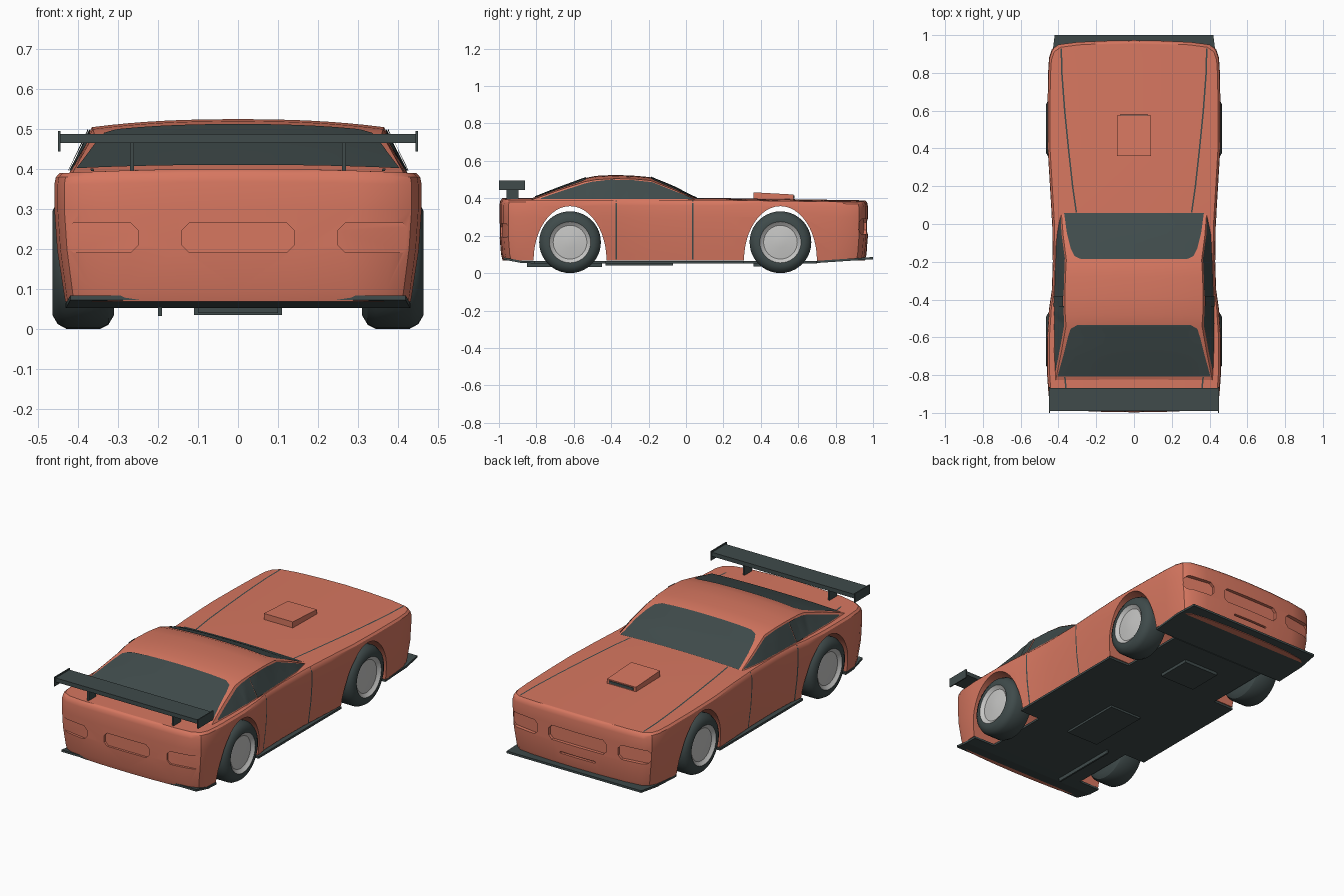
import bpy, bmesh
from math import sin, cos, pi, radians
from mathutils import Vector, Matrix
from mathutils.bvhtree import BVHTree

if "Cube" in bpy.data.objects:
    bpy.data.objects.remove(bpy.data.objects["Cube"])


def material(name, rgb):
    m = bpy.data.materials.new(name)
    m.use_nodes = True
    m.diffuse_color = (*rgb, 1)
    m.node_tree.nodes["Principled BSDF"].inputs["Base Color"].default_value = (*rgb, 1)
    return m


coral = material("coral_paint", (0.68, 0.185, 0.118))
dark = material("dark_trim", (0.05, 0.07, 0.07))
silver = material("silver_rim", (0.56, 0.56, 0.55))


def finish(name, bm, *mats, recalc=True):
    bmesh.ops.remove_doubles(bm, verts=bm.verts, dist=1e-5)
    if recalc:
        bmesh.ops.recalc_face_normals(bm, faces=bm.faces)
    me = bpy.data.meshes.new(name)
    bm.to_mesh(me)
    bm.free()
    for m in mats:
        me.materials.append(m)
    ob = bpy.data.objects.new(name, me)
    bpy.context.collection.objects.link(ob)
    return ob


def grid(bm, rows, mat=0, closed=False):
    """Skin a list of equally long point rows."""
    vs = [[bm.verts.new(p) for p in r] for r in rows]
    n = len(rows[0])
    for a, b in zip(vs, vs[1:]):
        for j in range(n if closed else n - 1):
            k = (j + 1) % n
            bm.faces.new((a[j], a[k], b[k], b[j])).material_index = mat


def box(name, lo, hi, mat):
    bm = bmesh.new()
    bmesh.ops.create_cube(bm, size=1)
    for v in bm.verts:
        v.co = [(a + b) / 2 + c * (b - a) for a, b, c in zip(lo, hi, v.co)]
    return finish(name, bm, mat)


def prism(name, pts, axis, depth, mat):
    """Extrude a closed outline along an axis."""
    bm = bmesh.new()
    f = bm.faces.new([bm.verts.new(p) for p in pts])
    ext = bmesh.ops.extrude_face_region(bm, geom=[f])["geom"]
    bmesh.ops.translate(bm, vec=Vector(axis) * depth,
                        verts=[g for g in ext if isinstance(g, bmesh.types.BMVert)])
    return finish(name, bm, mat)


def smooth(ob, angle=32):
    bpy.ops.object.select_all(action='DESELECT')
    ob.select_set(True)
    bpy.context.view_layer.objects.active = ob
    bpy.ops.object.shade_smooth_by_angle(angle=radians(angle))


def cut(ob, cutter):
    cutter.hide_render = True
    mod = ob.modifiers.new("cut", 'BOOLEAN')
    mod.object = cutter
    mod.solver = 'EXACT'
    bpy.context.view_layer.objects.active = ob
    bpy.ops.object.modifier_apply(modifier=mod.name)
    bpy.data.objects.remove(cutter)


# Body shell: plan outline (half width, y) stacked through height levels
plan = [(0, -.997), (.15, -.995), (.30, -.989), (.39, -.975), (.435, -.95), (.452, -.91),
        (.46, -.8), (.46, -.6), (.45, -.45), (.435, -.35), (.43, -.2), (.433, 0),
        (.445, .2), (.457, .4), (.458, .6), (.455, .8), (.45, .88), (.435, .925),
        (.40, .95), (.30, .963), (.15, .97), (0, .973)]
levels = [(.068, .945, .983), (.1, .955, .992), (.2, .985, 1), (.3, 1, 1),
          (.36, 1, 1), (.379, .993, .995), (.389, .972, .985)]


def body_point(w, y, t, level):
    z, sx, sy = level
    x = w * sx * t
    if z > .3:
        z *= 1 - .035 * max(0, y - .2)
        z += .012 * (1 - (x / .46) ** 2) * (z - .3) / .09
    return (x, y * sy, z)


bm = bmesh.new()
outline = [(w, y, 1) for w, y in plan] + [(w, y, -1) for w, y in plan[-2:0:-1]]
grid(bm, [[body_point(w, y, t, lv) for w, y, t in outline] for lv in levels], closed=True)
for lv in (levels[0], levels[-1]):
    grid(bm, [[body_point(w, y, i / 5, lv) for i in range(-5, 6)] for w, y in plan])
body = finish("body", bm, coral)

# Cabin: y, base half width, rail half width, rail height, crown height
stations = [(.065, .40, .385, .386, .394), (-.06, .42, .375, .444, .46),
            (-.19, .425, .358, .495, .513), (-.28, .427, .363, .503, .521),
            (-.38, .43, .366, .505, .525), (-.48, .433, .364, .5, .52),
            (-.54, .436, .36, .489, .508), (-.68, .437, .385, .444, .457),
            (-.83, .432, .415, .39, .398)]
bm = bmesh.new()
rows = []
for y, wb, wr, zr, zc in stations:
    arc = [(wr * t, y, zc - (zc - zr) * abs(t) ** 2.4) for t in [i / 8 for i in range(-8, 9)]]
    rows.append([(-wb, y, .37)] + arc + [(wb, y, .37)])
grid(bm, rows)
cabin = finish("cabin", bm, coral)

# Surface used for laying glass and seams onto the shell
bm = bmesh.new()
bm.from_mesh(body.data)
bm.from_mesh(cabin.data)
shell = BVHTree.FromBMesh(bm)
bm.free()


def plate(name, rows, top, side=1, n=10, lift=.004, mat=dark):
    """Lay a sheet on the shell; each row is (y, low, high) across x or z."""
    bm = bmesh.new()
    d = Vector((0, 0, 1)) if top else Vector((side, 0, 0))
    fine = []
    for a, b in zip(rows, rows[1:]):
        fine += [[p + (q - p) * i / 3 for p, q in zip(a, b)] for i in range(3)]
    pts = []
    for y, lo, hi in fine + [rows[-1]]:
        line = []
        for i in range(n + 1):
            c = lo + (hi - lo) * i / n
            start = Vector((c * side, y, 1)) if top else Vector((side, y, c))
            hit, nor, _, _ = shell.ray_cast(start, -d)
            line.append(hit + d * lift if hit else start - d * .57)
        pts.append(line)
    grid(bm, pts)
    bm.normal_update()
    for f in bm.faces:
        if f.normal.dot(d) < 0:
            f.normal_flip()
    ob = finish(name, bm, mat, recalc=False)
    smooth(ob)


def mirrored(half):
    return [(y, -w, w) for y, w in half]


plate("windshield", mirrored([(.058, .37), (-.05, .355), (-.13, .335), (-.17, .315),
                              (-.186, .28)]), True, n=16)
plate("rear_window", mirrored([(-.808, .405), (-.7, .375), (-.6, .35), (-.555, .335),
                               (-.535, .30)]), True, n=16)
for s, tag in ((1, "left"), (-1, "right")):
    plate(tag + "_door_glass", [(.035, .397, .4), (-.06, .397, .438), (-.18, .397, .486),
                                (-.28, .397, .497), (-.382, .397, .499)], False, s)
    plate(tag + "_pillar", [(-.38, .397, .5), (-.437, .397, .498)], False, s, lift=.008)
    plate(tag + "_quarter_glass", [(-.435, .397, .496), (-.5, .397, .489), (-.54, .397, .479),
                                   (-.68, .397, .434), (-.775, .397, .401)], False, s)
    for label, y in (("front", .036), ("rear", -.372)):
        plate(f"{tag}_door_seam_{label}", [(y - .004, .072, .388), (y + .004, .072, .388)],
              False, s, n=14, lift=.002)
    seam = [(.06, .305), (.2, .325), (.4, .347), (.6, .367), (.8, .382), (.93, .385)]
    plate(tag + "_hood_seam", [(y, x - .004, x + .004) for y, x in seam], True, s, 1, .002)
    plate(tag + "_hatch_seam", [(-.81, .362, .37), (-.87, .356, .364)], True, s, 1, .002)

# Wheel arch openings
AXLES = (-.62, .505)
for y in AXLES:
    ring = [(-.6, y + .195 * cos(a), .067 + .291 * sin(a))
            for a in [2 * pi * i / 48 for i in range(48)]]
    cut(body, prism("arch_cutter", ring, (1, 0, 0), 1.2, coral))


def recess(cx, cz, hw, hh, y, facing, turn=0):
    """Cut a chamfered panel recess into an end of the body."""
    c = min(hw, hh) * .5
    pts = [(hw - c, hh), (hw, hh - c), (hw, c - hh), (hw - c, -hh),
           (c - hw, -hh), (-hw, c - hh), (-hw, hh - c), (c - hw, hh)]
    cutter = prism("recess_cutter", [(a, 0, b) for a, b in pts], (0, facing, 0), .1, coral)
    cutter.data.transform(Matrix.Translation((cx, y, cz)) @ Matrix.Rotation(turn, 4, 'Z'))
    cut(body, cutter)


# Lamp, plate and grille recesses
for s in (1, -1):
    recess(s * .34, .228, .092, .037, -.968, -1, s * radians(9))
    recess(s * .34, .25, .092, .04, .936, 1, -s * radians(9))
recess(0, .228, .14, .037, -.983, -1)
recess(0, .25, .18, .04, .953, 1)
recess(0, .15, .11, .005, .953, 1)
smooth(body)
smooth(cabin)

# Floor with wheel notches, running out into the front splitter
bm = bmesh.new()
floor_rows = [(-.975, .42, .072), (-.88, .43, .054), (-.81, .432, .052), (-.809, .3, .052),
              (-.431, .3, .052), (-.43, .43, .052), (.31, .43, .052), (.311, .3, .052),
              (.699, .3, .052), (.7, .43, .054), (.88, .435, .066), (1, .42, .074)]
grid(bm, [[(-w, y, z), (w, y, z), (w, y, z + .012), (-w, y, z + .012)]
          for y, w, z in floor_rows], closed=True)
bmesh.ops.holes_fill(bm, edges=bm.edges)
finish("floor_and_splitter", bm, dark)
box("front_skid_plate", (-.11, .36, .035), (.11, .56, .055), dark)
box("centre_skid_plate", (-.1, -.43, .04), (.1, -.07, .055), dark)
box("exhaust_pipe", (-.2, -.85, .032), (-.19, -.45, .054), dark)

# Hood scoop with dark mouth
prism("hood_scoop", [(-.09, .36, .38), (-.09, .36, .432), (-.09, .575, .42), (-.09, .575, .38)],
      (1, 0, 0), .18, coral)
box("scoop_mouth", (-.075, .57, .4), (.075, .579, .414), dark)

# Rear wing
box("wing_blade", (-.445, -.99, .465), (.445, -.868, .488), dark)
for s, tag in ((1, "left"), (-1, "right")):
    box(tag + "_wing_endplate", (s * .448 - .003, -1, .444), (s * .448 + .003, -.862, .495), dark)
    box(tag + "_wing_strut", (s * .265 - .005, -.96, .385), (s * .265 + .005, -.895, .47), dark)

# Wheels: turned profiles of (x, radius)
tyre = [(.31, .0), (.31, .13), (.325, .155), (.345, .165), (.43, .165), (.452, .153),
        (.465, .13), (.465, .11)]
rim = [(.465, .11), (.461, .105), (.455, .098), (.45, .09), (.458, .03), (.459, 0)]
for y, end in zip(AXLES, ("rear", "front")):
    for s, tag in ((1, "left"), (-1, "right")):
        bm = bmesh.new()
        for profile, mat in ((tyre, 0), (rim, 1)):
            grid(bm, [[(s * x, y + r * cos(2 * pi * i / 40), .165 + r * sin(2 * pi * i / 40))
                       for i in range(40)] for x, r in profile], mat, True)
        smooth(finish(f"{end}_{tag}_wheel", bm, dark, silver))
